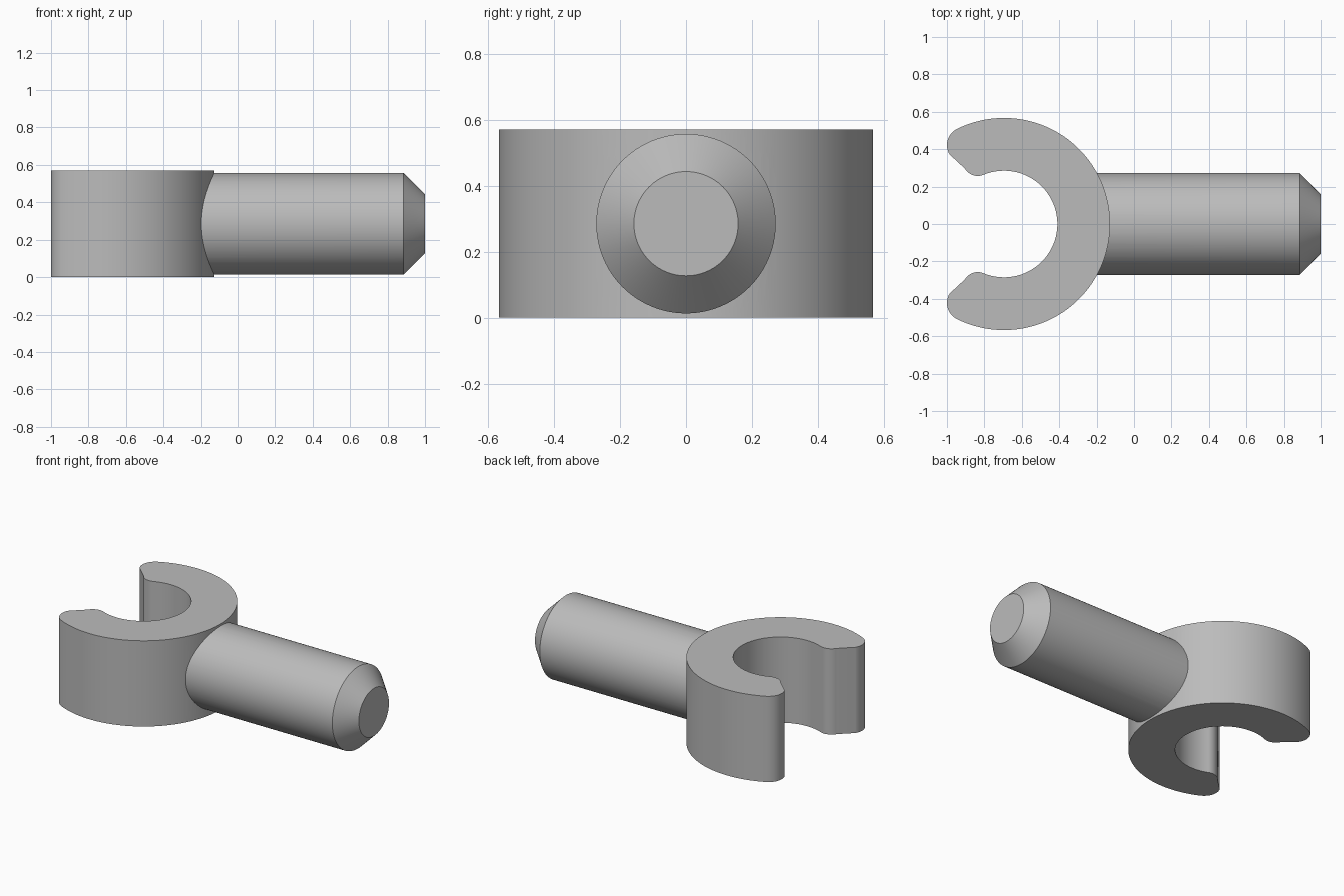
import bpy
import bmesh
from math import radians, sin, cos, atan2, degrees, hypot, asin
from mathutils import Matrix, Vector

if "Cube" in bpy.data.objects:
    bpy.data.objects.remove(bpy.data.objects["Cube"], do_unlink=True)

HEIGHT = 0.57
RING = (-0.695, 0.0)
OUTER, INNER = 0.567, 0.285
TIP, TIP_R = (-0.905, 0.422), 0.095
LIP, LIP_R = (-0.835, 0.337), 0.08

grey = bpy.data.materials.new("plain grey")
grey.use_nodes = True
colour = (0.5, 0.5, 0.5, 1)
grey.diffuse_color = colour
grey.node_tree.nodes["Principled BSDF"].inputs["Base Color"].default_value = colour


def arc(centre, radius, start, end, steps):
    """Points along an arc, angles in degrees."""
    angles = [radians(start + (end - start) * i / steps) for i in range(steps + 1)]
    return [(centre[0] + radius * cos(a), centre[1] + radius * sin(a)) for a in angles]


def heading(a, b):
    return degrees(atan2(b[1] - a[1], b[0] - a[0]))


def make_object(name, bm):
    bmesh.ops.recalc_face_normals(bm, faces=bm.faces)
    mesh = bpy.data.meshes.new(name)
    bm.to_mesh(mesh)
    bm.free()
    mesh.materials.append(grey)
    obj = bpy.data.objects.new(name, mesh)
    bpy.context.collection.objects.link(obj)
    return obj


# Open clip: tangent arcs for one half of the jaw, mirrored and extruded
tip_angle = heading(RING, TIP)
gap = hypot(TIP[0] - LIP[0], TIP[1] - LIP[1])
flank = heading(LIP, TIP) + 90 + degrees(asin((LIP_R - TIP_R) / gap))
half = arc(RING, OUTER, 0, tip_angle, 44)
half += arc(TIP, TIP_R, tip_angle, flank, 16)[1:]
half += arc(LIP, LIP_R, flank, heading(LIP, RING) + 360, 12)
half += arc(RING, INNER, heading(RING, LIP), 0, 40)[1:]
outline = half + [(x, -y) for x, y in reversed(half[1:-1])]

bm = bmesh.new()
base = bm.faces.new([bm.verts.new((x, y, 0)) for x, y in outline])
top = bmesh.ops.extrude_face_region(bm, geom=[base], use_keep_orig=True)["geom"]
bmesh.ops.translate(bm, vec=(0, 0, HEIGHT),
                    verts=[v for v in top if isinstance(v, bmesh.types.BMVert)])
clip = make_object("clip_with_pin", bm)

# Pin: turned profile with a chamfered end
bm = bmesh.new()
profile = [(-0.27, 0), (-0.27, 0.272), (0.885, 0.272), (1.0, 0.158), (1.0, 0)]
verts = [bm.verts.new((x, 0, r)) for x, r in profile]
edges = [bm.edges.new(pair) for pair in zip(verts, verts[1:])]
bmesh.ops.spin(bm, geom=verts + edges, cent=(0, 0, 0), axis=(1, 0, 0),
               angle=radians(360), steps=96)
bmesh.ops.remove_doubles(bm, verts=bm.verts, dist=0.0001)
bmesh.ops.dissolve_limit(bm, angle_limit=radians(0.5), verts=bm.verts, edges=bm.edges)
bmesh.ops.translate(bm, vec=(0, 0, HEIGHT / 2), verts=bm.verts)
pin = make_object("pin", bm)

# Fuse the pin into the clip
union = clip.modifiers.new("fuse pin", "BOOLEAN")
union.operation = "UNION"
union.solver = "EXACT"
union.object = pin
bpy.ops.object.select_all(action="DESELECT")
clip.select_set(True)
bpy.context.view_layer.objects.active = clip
bpy.ops.object.modifier_apply(modifier=union.name)
bpy.data.objects.remove(pin, do_unlink=True)
bpy.ops.object.shade_smooth_by_angle(angle=radians(25))
